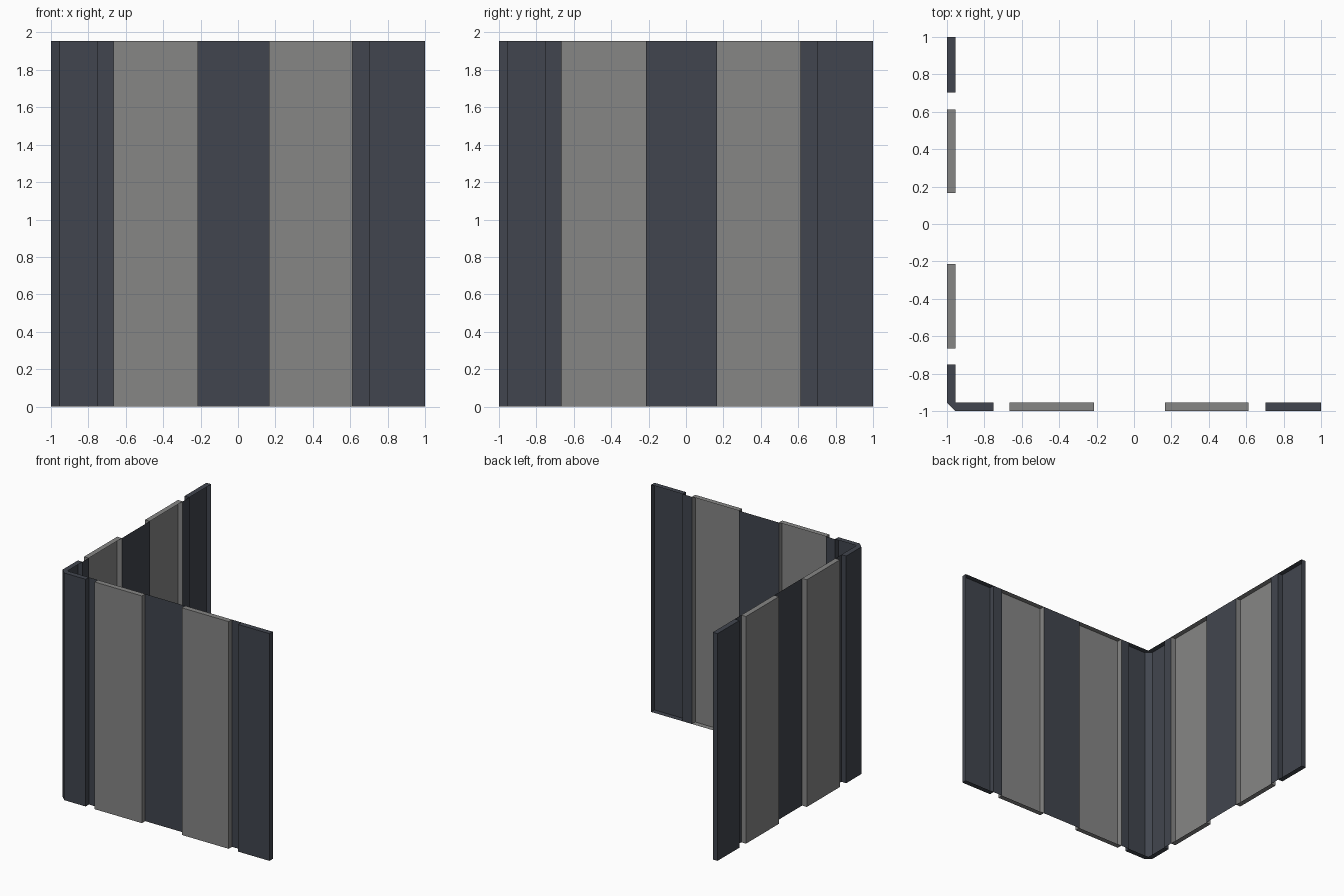
import bpy, bmesh

if "Cube" in bpy.data.objects:
    bpy.data.objects.remove(bpy.data.objects["Cube"])

H = 1.955      # wall height
OUT = -1.0     # outer face of raised ribs
INN = -0.955   # plane of recessed sheet


def material(name, col):
    m = bpy.data.materials.new(name)
    m.diffuse_color = (*col, 1.0)
    m.use_nodes = True
    m.node_tree.nodes["Principled BSDF"].inputs["Base Color"].default_value = m.diffuse_color
    return m


dark = material("dark slate", (0.053, 0.060, 0.077))
grey = material("mid grey", (0.238, 0.238, 0.235))


def folded_sheet(name, path, mat, extra=None):
    """Raise a folded sheet along a plan path (outside on the right).
    extra lists the inner points that complete the end caps; None = no caps."""
    bm = bmesh.new()
    low = [bm.verts.new((x, y, 0)) for x, y in path]
    high = [bm.verts.new((x, y, H)) for x, y in path]
    for i in range(len(path) - 1):
        bm.faces.new((low[i], low[i + 1], high[i + 1], high[i]))
    if extra is not None:
        bm.faces.new(high + [bm.verts.new((x, y, H)) for x, y in extra])
        bm.faces.new((low + [bm.verts.new((x, y, 0)) for x, y in extra])[::-1])
    me = bpy.data.meshes.new(name)
    bm.to_mesh(me)
    bm.free()
    me.materials.append(mat)
    ob = bpy.data.objects.new(name, me)
    bpy.context.collection.objects.link(ob)


def flip(path):
    """Swap x and y to move a front wall path to the left wall."""
    return [(y, x) for x, y in reversed(path)]


ribs = [(-0.665, -0.215, grey), (0.165, 0.612, grey), (0.702, 1.0, dark)]
gaps = [(-0.75, -0.665), (-0.215, 0.165), (0.612, 0.702)]

for wall, place in (("front", list), ("left", flip)):
    # raised ribs, capped top and bottom, open on the inside
    for i, (a, b, mat) in enumerate(ribs):
        folded_sheet(f"{wall}_rib_{i + 1}",
                     place([(a, INN), (a, OUT), (b, OUT), (b, INN)]), mat, [])
    # recessed flat sheets between the ribs
    for i, (a, b) in enumerate(gaps):
        folded_sheet(f"{wall}_recess_{i + 1}", place([(a, INN), (b, INN)]), dark)

# chamfered corner post
half = [(INN, OUT), (-0.75, OUT), (-0.75, INN)]
folded_sheet("corner_post", flip(half) + half, dark, [(INN, INN)])
